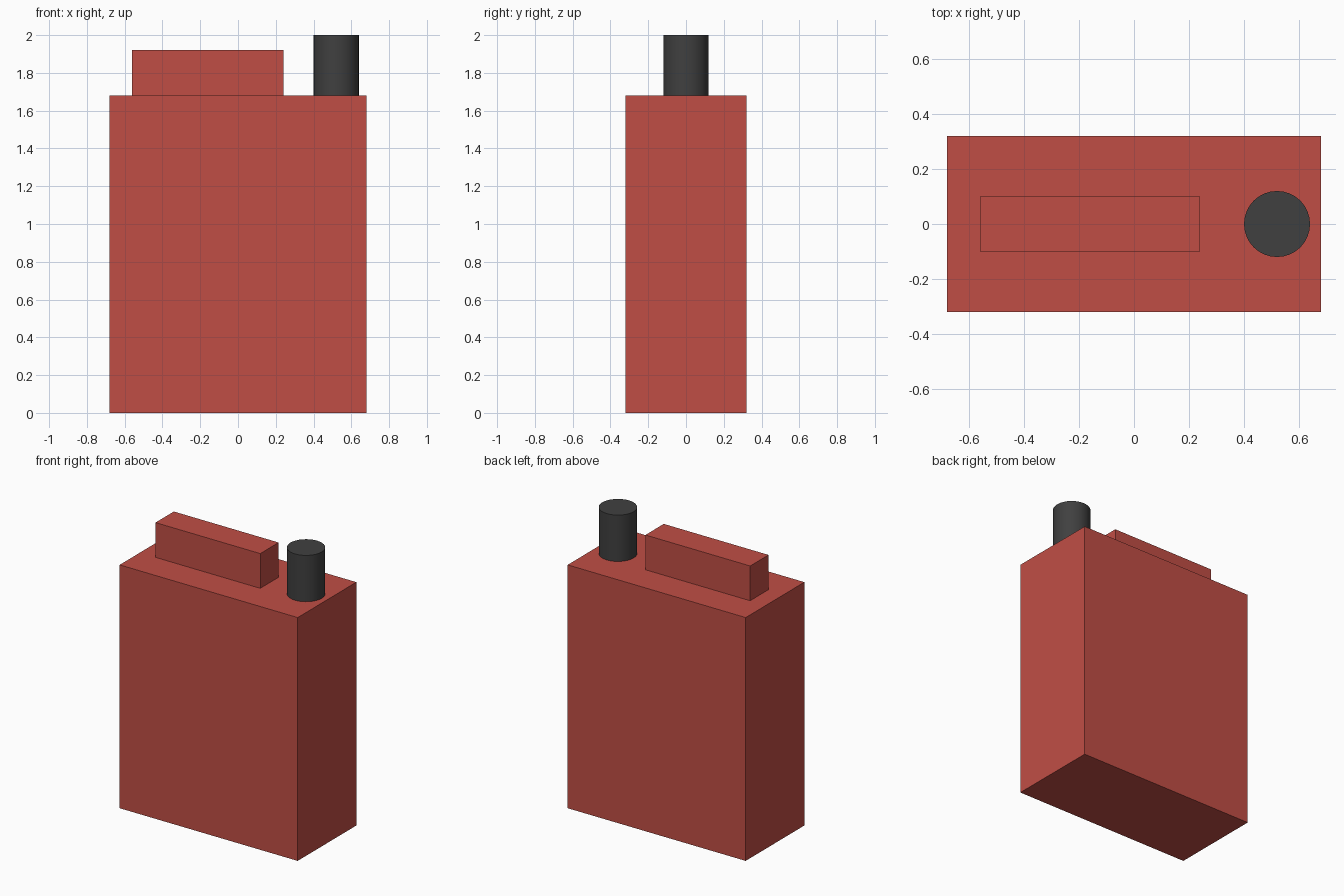
import bpy

cube = bpy.data.objects.get("Cube")
if cube:
    bpy.data.objects.remove(cube, do_unlink=True)


def material(name, color):
    mat = bpy.data.materials.new(name)
    mat.use_nodes = True
    mat.diffuse_color = (*color, 1)
    mat.node_tree.nodes["Principled BSDF"].inputs["Base Color"].default_value = (*color, 1)
    return mat


def box(name, center, size, mat):
    bpy.ops.mesh.primitive_cube_add(size=1, location=center)
    obj = bpy.context.object
    obj.name = name
    obj.scale = size
    bpy.ops.object.transform_apply(location=False, rotation=False, scale=True)
    obj.data.materials.append(mat)
    return obj


red = material("red paint", (0.53, 0.076, 0.06))
charcoal = material("charcoal plastic", (0.051, 0.051, 0.051))

# Main can body
box("can_body", (0, 0, 0.84), (1.36, 0.64, 1.68), red)

# Solid grip block on the lid
box("handle", (-0.16, 0, 1.80), (0.80, 0.20, 0.24), red)

# Round filler cap
bpy.ops.mesh.primitive_cylinder_add(vertices=32, radius=0.12, depth=0.32,
                                    location=(0.52, 0, 1.84))
cap = bpy.context.object
cap.name = "filler_cap"
cap.data.materials.append(charcoal)
bpy.ops.object.shade_smooth_by_angle()
